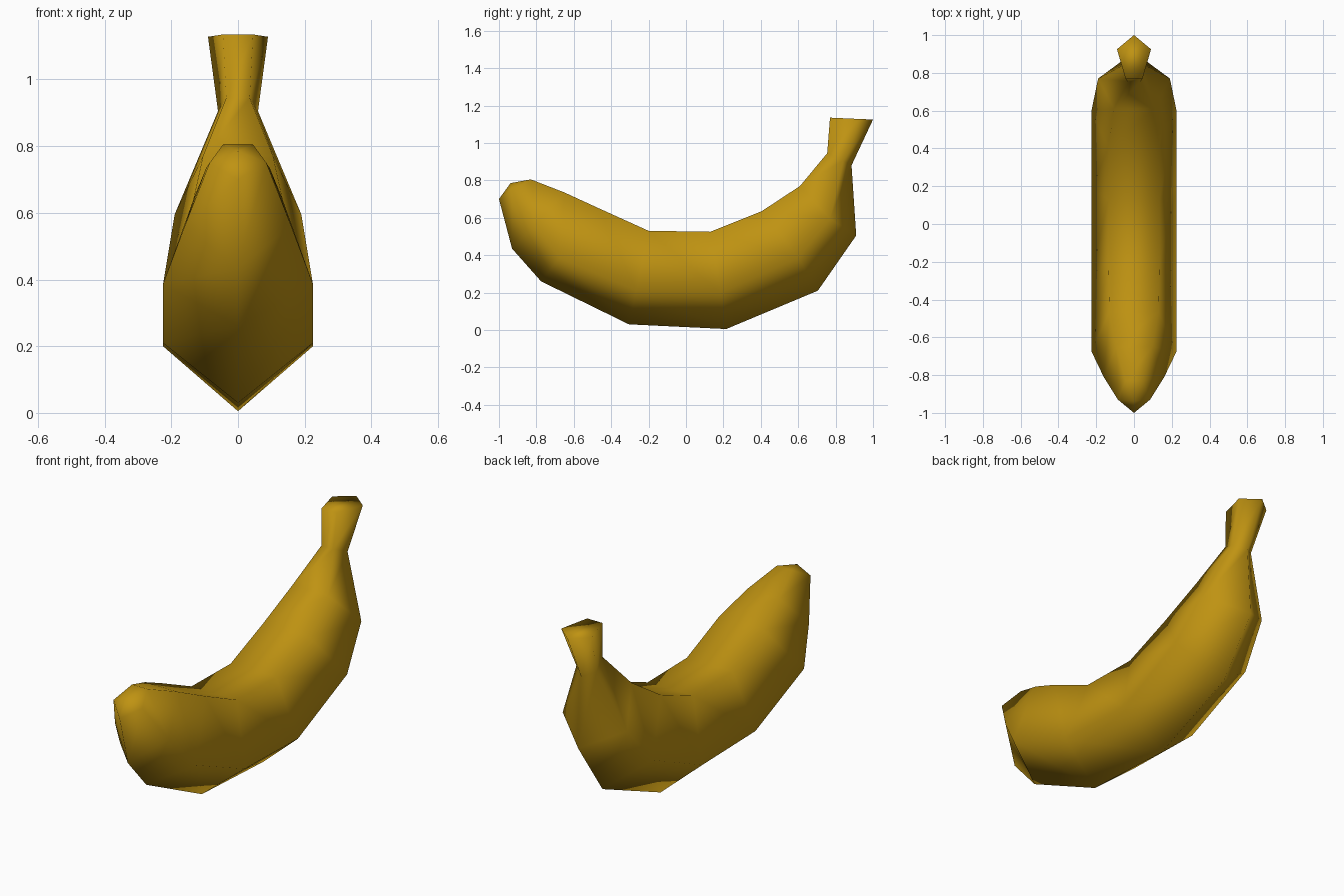
import bpy
import bmesh

cube = bpy.data.objects.get("Cube")
if cube:
    bpy.data.objects.remove(cube, do_unlink=True)

# Single peel colour
peel = bpy.data.materials.new("ripe_yellow")
peel.use_nodes = True
colour = (0.52, 0.29, 0.006, 1)
peel.diffuse_color = colour
bsdf = peel.node_tree.nodes["Principled BSDF"]
bsdf.inputs["Base Color"].default_value = colour
bsdf.inputs["Roughness"].default_value = 0.7

# Five-sided sections from stem to tip:
# keel (y, z), flank (half width, y, z), inner curve (half width, y, z)
sections = [
    ((1.0, 1.125), (0.09, 0.925, 1.128), (0.045, 0.77, 1.135)),
    ((0.885, 0.88), (0.06, 0.84, 0.905), (0.035, 0.755, 0.945)),
    ((0.91, 0.505), (0.19, 0.77, 0.595), (0.105, 0.61, 0.77)),
    ((0.705, 0.21), (0.225, 0.6, 0.385), (0.135, 0.405, 0.635)),
    ((0.215, 0.005), (0.225, 0.185, 0.2), (0.135, 0.13, 0.525)),
    ((-0.305, 0.03), (0.225, -0.265, 0.21), (0.135, -0.2, 0.53)),
    ((-0.775, 0.26), (0.225, -0.675, 0.386), (0.13, -0.465, 0.65)),
    ((-0.93, 0.435), (0.16, -0.81, 0.56), (0.095, -0.65, 0.735)),
    ((-1.0, 0.7), (0.085, -0.93, 0.75), (0.045, -0.83, 0.805)),
]

bm = bmesh.new()
rings = []
for (ky, kz), (fw, fy, fz), (tw, ty, tz) in sections:
    points = [(0, ky, kz), (fw, fy, fz), (tw, ty, tz),
              (-tw, ty, tz), (-fw, fy, fz)]
    rings.append([bm.verts.new(p) for p in points])

# Skin between neighbouring sections
for a, b in zip(rings, rings[1:]):
    for i in range(5):
        j = (i + 1) % 5
        bm.faces.new((a[i], a[j], b[j], b[i]))

# Flat stem end and slightly domed blossom end
bm.faces.new(rings[0])
pole = bm.verts.new((0, -0.938, 0.785))
for i in range(5):
    bm.faces.new((rings[-1][i], rings[-1][(i + 1) % 5], pole))

bmesh.ops.recalc_face_normals(bm, faces=bm.faces)
for face in bm.faces:
    face.smooth = True

mesh = bpy.data.meshes.new("banana")
bm.to_mesh(mesh)
bm.free()
mesh.materials.append(peel)
banana = bpy.data.objects.new("banana", mesh)
bpy.context.collection.objects.link(banana)
